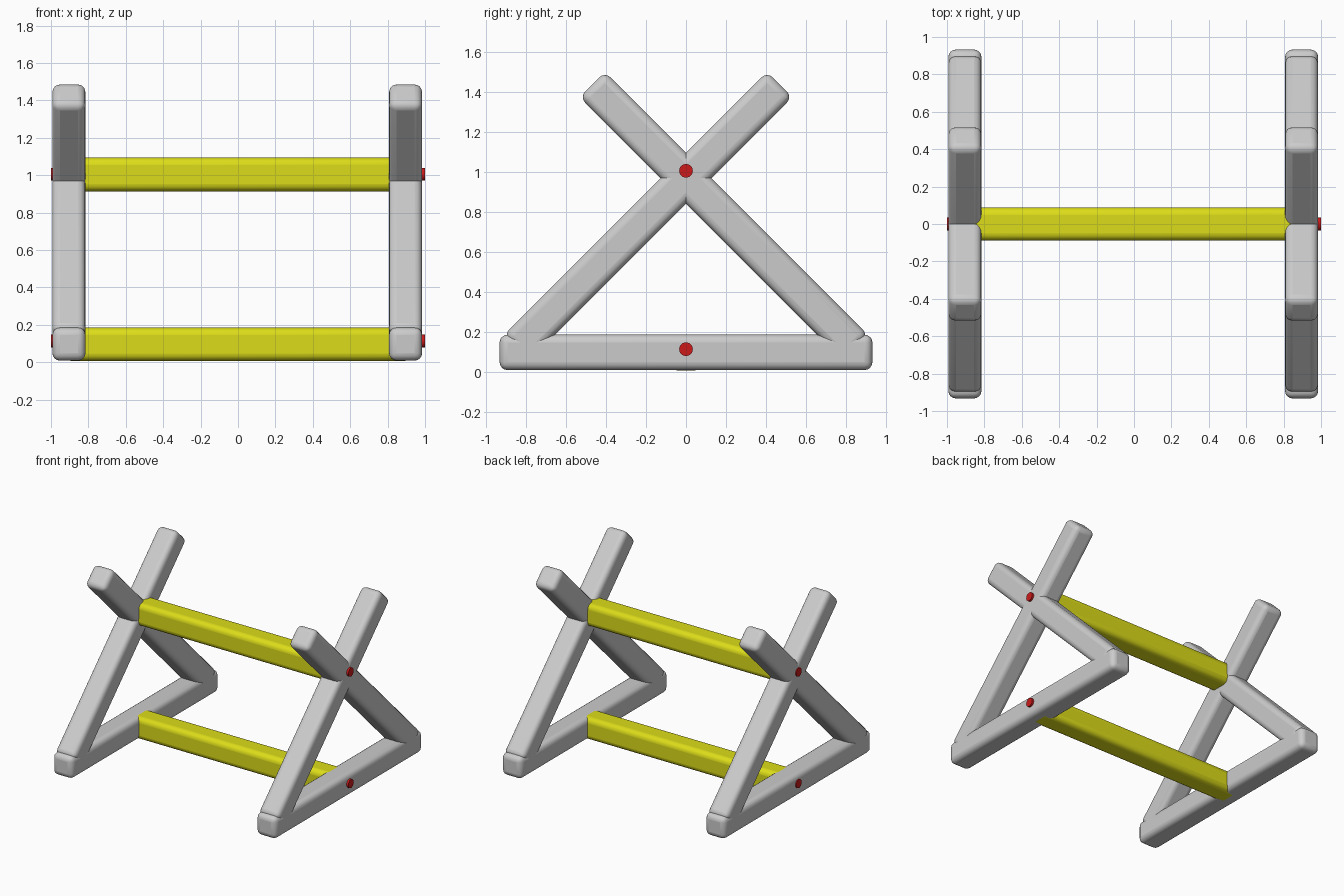
import bpy
from math import radians

if "Cube" in bpy.data.objects:
    bpy.data.objects.remove(bpy.data.objects["Cube"])

T = 0.177   # timber thickness
L = 1.865   # timber length

yellow = bpy.data.materials.new("yellow_paint")
yellow.diffuse_color = (0.72, 0.72, 0.01, 1)
yellow.use_nodes = True
yellow.node_tree.nodes["Principled BSDF"].inputs["Base Color"].default_value = yellow.diffuse_color
red = bpy.data.materials.new("red_paint")
red.diffuse_color = (0.6, 0.01, 0.01, 1)
red.use_nodes = True
red.node_tree.nodes["Principled BSDF"].inputs["Base Color"].default_value = red.diffuse_color


def finish(ob, name, mat=None):
    ob.name = name
    if mat:
        ob.data.materials.append(mat)
    bpy.ops.object.shade_smooth_by_angle(angle=radians(35))
    return ob


def timber(name, loc, size, tilt=0, mat=None):
    """Rounded square bar, tilted about the x axis."""
    bpy.ops.mesh.primitive_cube_add(size=1, location=loc)
    ob = bpy.context.object
    ob.scale = size
    bpy.ops.object.transform_apply(location=False, rotation=False, scale=True)
    ob.rotation_euler.x = radians(tilt)
    bev = ob.modifiers.new("rounded_edges", 'BEVEL')
    bev.width = 0.04
    bev.segments = 4
    return finish(ob, name, mat)


def bolt(name, x, z):
    bpy.ops.mesh.primitive_cylinder_add(vertices=32, radius=0.034, depth=0.1,
                                        location=(x, 0, z), rotation=(0, radians(90), 0))
    finish(bpy.context.object, name, red)


# End frames: foot rail, two crossed legs and two bolts each
for side, x, outer in (("left", -0.904, -0.95), ("right", 0.896, 0.95)):
    timber(f"{side}_foot_rail", (x, 0, 0.097), (T, L, T))
    for lean, s in (("back", 1), ("front", -1)):
        timber(f"{side}_leg_leaning_{lean}", (x, s * -0.19, 0.778), (T, L, 0.18), s * 45)
    bolt(f"{side}_upper_bolt", outer, 1.005)
    bolt(f"{side}_lower_bolt", outer, 0.113)

# Cross beams joining the frames
timber("upper_cross_beam", (0, 0, 1.004), (L, T, 0.18), mat=yellow)
timber("lower_cross_beam", (0, 0, 0.096), (L, T, T), mat=yellow)
